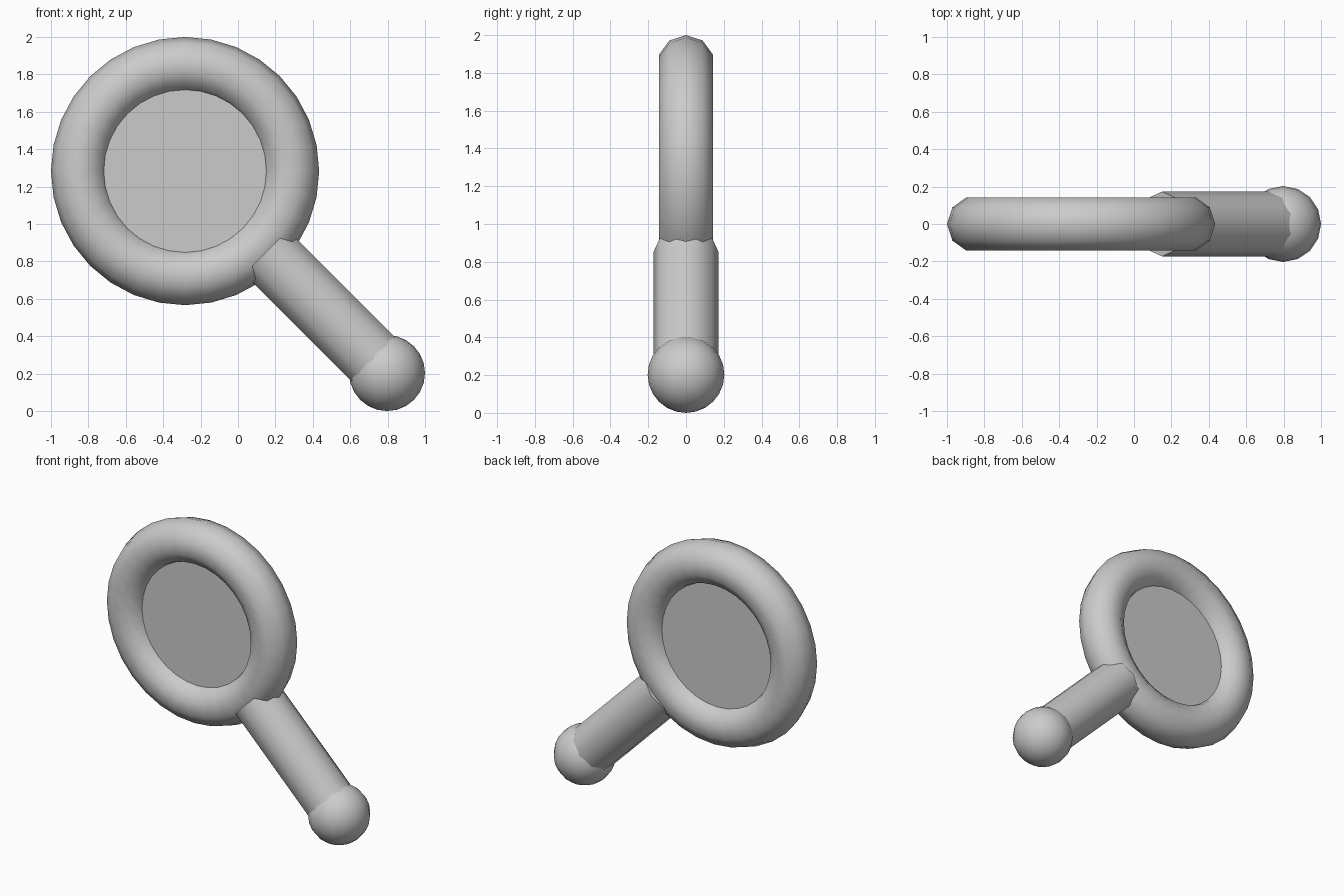
import bpy
import math
from mathutils import Vector

if "Cube" in bpy.data.objects:
    bpy.data.objects.remove(bpy.data.objects["Cube"])

C = Vector((-0.283, 0, 1.283))           # ring centre
S = Vector((0.797, 0, 0.203))            # knob centre
FACE_FRONT = (math.pi / 2, 0, 0)


def finish(name):
    ob = bpy.context.object
    ob.name = name
    bpy.ops.object.shade_smooth_by_angle(angle=math.radians(50))
    return ob


# Round rim
bpy.ops.mesh.primitive_torus_add(major_segments=32, minor_segments=10,
                                 major_radius=0.567, minor_radius=0.15,
                                 location=C, rotation=FACE_FRONT)
finish("rim")

# Lens disc filling the rim
bpy.ops.mesh.primitive_cylinder_add(vertices=32, radius=0.5, depth=0.11,
                                    location=C, rotation=FACE_FRONT)
finish("lens")

# Diagonal ten-sided handle, from the rim into the knob
start = Vector((0.15, 0, 0.85))
axis = S - start
bpy.ops.mesh.primitive_cylinder_add(vertices=10, radius=0.173, depth=axis.length,
                                    location=(start + S) / 2,
                                    rotation=(0, math.radians(135), 0))
finish("handle")

# Ball knob at the end of the handle
bpy.ops.mesh.primitive_uv_sphere_add(segments=16, ring_count=12, radius=0.203, location=S)
finish("knob")
